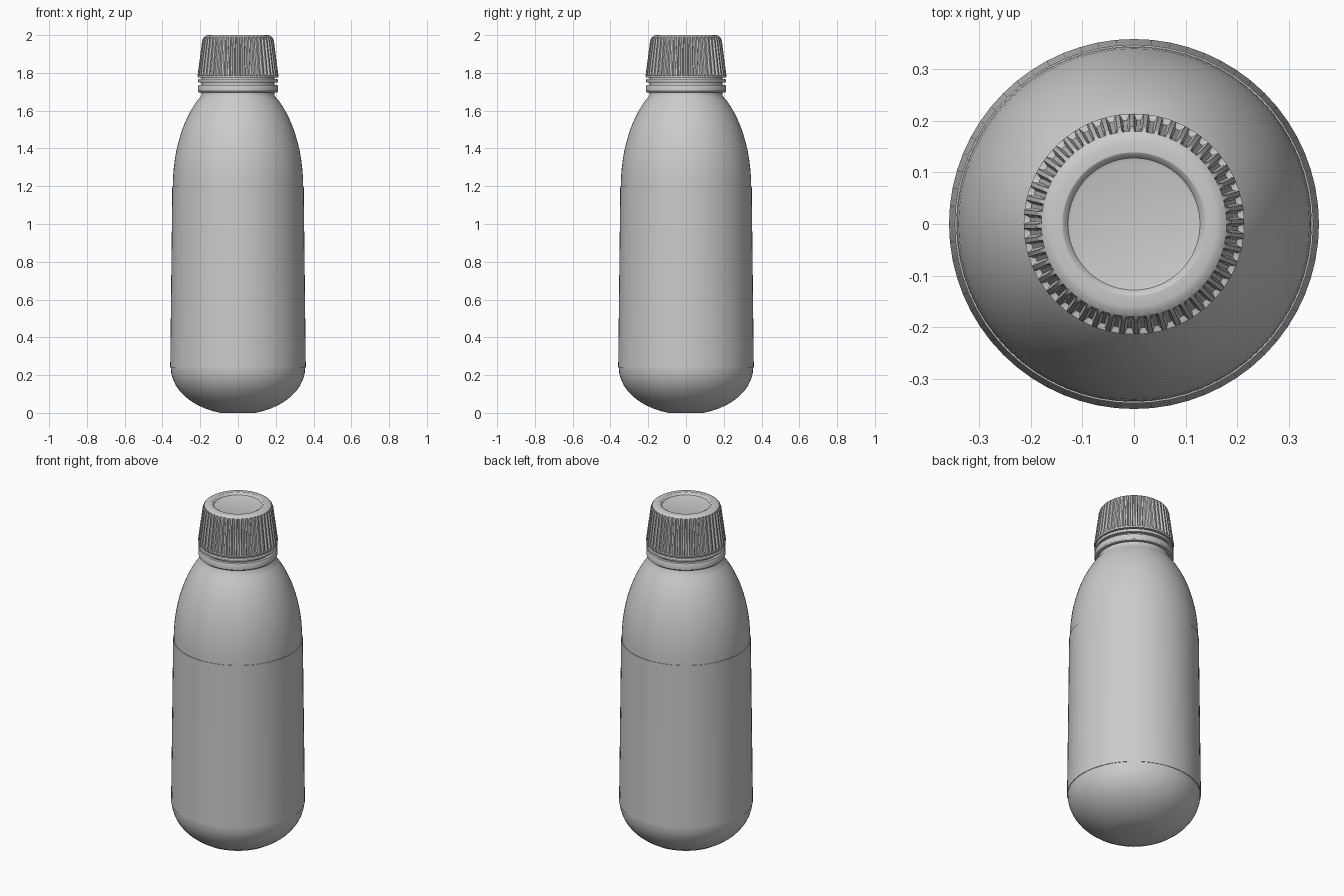
import bpy, bmesh, math

if "Cube" in bpy.data.objects:
    bpy.data.objects.remove(bpy.data.objects["Cube"])


def lathe(name, profile, sides=64, ribs=0, closed=False):
    """Revolve (radius, z[, groove depth]) points; ribs cut alternating grooves."""
    bm = bmesh.new()
    n = ribs * 4 if ribs else sides
    rings = []
    for p in profile:
        r, z = p[0], p[1]
        depth = p[2] if len(p) > 2 else 0
        ring = []
        for i in range(n):
            # four points per rib: two raised, two sunken, with steep flanks
            step = (0.0, 1.3, 2.0, 3.3)[i % 4] if ribs else 0
            a = math.tau * ((i // 4 * 4 + step) / n if ribs else i / n)
            rr = r - (depth if ribs and i % 4 >= 2 else 0)
            ring.append(bm.verts.new((rr * math.cos(a), rr * math.sin(a), z)))
        rings.append(ring)
    pairs = list(zip(rings, rings[1:]))
    if closed:
        pairs.append((rings[-1], rings[0]))
    for lo, hi in pairs:
        for i in range(n):
            j = (i + 1) % n
            bm.faces.new((lo[i], lo[j], hi[j], hi[i]))
    if not closed:
        bm.faces.new(list(reversed(rings[0])))
        bm.faces.new(rings[-1])
    bmesh.ops.recalc_face_normals(bm, faces=bm.faces)
    me = bpy.data.meshes.new(name)
    bm.to_mesh(me)
    bm.free()
    ob = bpy.data.objects.new(name, me)
    bpy.context.collection.objects.link(ob)
    bpy.ops.object.select_all(action='DESELECT')
    ob.select_set(True)
    bpy.context.view_layer.objects.active = ob
    bpy.ops.object.shade_smooth_by_angle(angle=math.radians(30))
    return ob


# Bottle: elliptical base, tapered wall, elliptical shoulder, straight neck
body = []
for k in range(11):
    t = math.radians(-75 + 75 * k / 10)
    body.append((0.356 * math.cos(t), 0.24 * (1 + math.sin(t) / math.sin(math.radians(75)))))
t_end = math.asin(0.48 / 0.58)
for k in range(13):
    t = t_end * k / 12
    body.append((0.345 * math.cos(t), 1.2 + 0.58 * math.sin(t)))
body += [(0.192, 1.69), (0.192, 1.79)]
lathe("bottle_body", body)

# Label sleeve wrapped round the straight wall
lathe("label_sleeve", [(0.35, 0.24), (0.359, 0.24), (0.348, 1.2), (0.34, 1.2)], closed=True)

# Tamper band and thin bead under the cap
lathe("tamper_band", [(0.19, 1.697), (0.208, 1.697), (0.212, 1.703),
                      (0.212, 1.73), (0.208, 1.737), (0.19, 1.737)], closed=True)
lathe("neck_bead", [(0.19, 1.75), (0.21, 1.75), (0.212, 1.754),
                    (0.212, 1.763), (0.209, 1.768), (0.19, 1.768)], closed=True)

# Ribbed cap with bevelled rim and a shallow recessed disc on top
lathe("ribbed_cap", [
    (0.195, 1.775), (0.212, 1.775), (0.214, 1.785), (0.214, 1.787, 0.012),
    (0.190, 1.97, 0.010), (0.186, 1.982, 0.006), (0.180, 1.990),
    (0.170, 1.997), (0.160, 2.0), (0.139, 2.0), (0.134, 1.997),
    (0.128, 1.988), (0.122, 1.986)], ribs=48)
